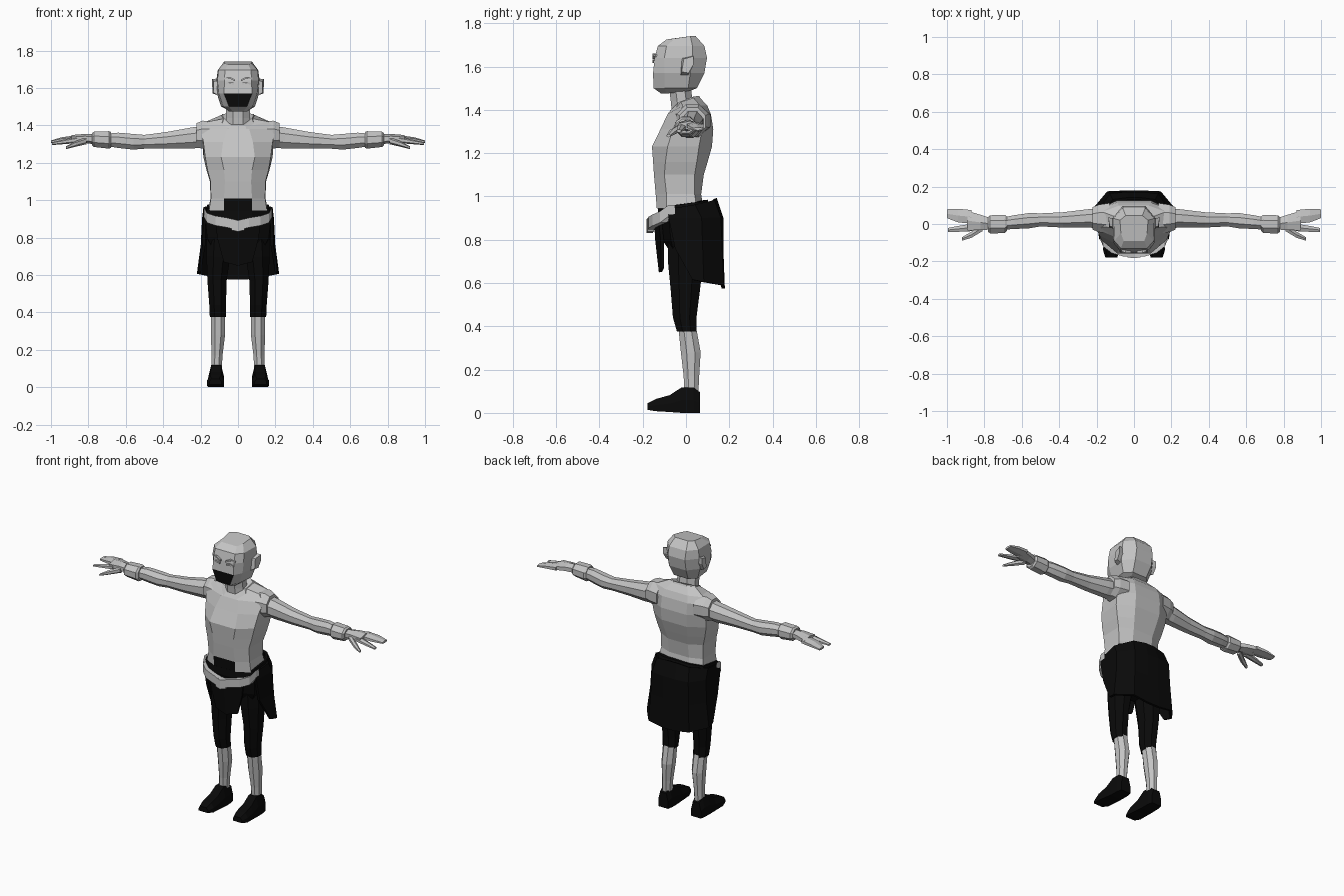
import bpy, bmesh, math
from mathutils import Vector


def material(name, value):
    m = bpy.data.materials.new(name)
    m.diffuse_color = (value, value, value, 1)
    return m


GREY = material("light grey", 0.55)
BLACK = material("black cloth", 0.003)


def finish(name, bm, mat, mirror=False):
    bmesh.ops.recalc_face_normals(bm, faces=bm.faces)
    me = bpy.data.meshes.new(name)
    bm.to_mesh(me)
    bm.free()
    me.materials.append(mat)
    ob = bpy.data.objects.new(name, me)
    bpy.context.collection.objects.link(ob)
    if mirror:
        mod = ob.modifiers.new("mirror", 'MIRROR')
        mod.use_mirror_merge = False
    return ob


def loft(name, rings, mat, mirror=False):
    """Closed skin over a list of equal rings, capped at both ends."""
    bm = bmesh.new()
    rows = [[bm.verts.new(p) for p in r] for r in rings]
    n = len(rows[0])
    for a, b in zip(rows, rows[1:]):
        for i in range(n):
            j = (i + 1) % n
            bm.faces.new((a[i], a[j], b[j], b[i]))
    bm.faces.new(rows[0])
    bm.faces.new(rows[-1])
    return finish(name, bm, mat, mirror)


def sheet(name, rows, mat, thick, mirror=False):
    """Open cloth panel with thickness."""
    bm = bmesh.new()
    rows = [[bm.verts.new(p) for p in r] for r in rows]
    for a, b in zip(rows, rows[1:]):
        for i in range(len(a) - 1):
            bm.faces.new((a[i], a[i + 1], b[i + 1], b[i]))
    ob = finish(name, bm, mat, mirror)
    mod = ob.modifiers.new("thickness", 'SOLIDIFY')
    mod.thickness, mod.offset = thick, 0
    return ob


def half(z, *pts):
    """Mirrored ring at height z; points run front to back, third value shifts z."""
    right = [(p[0], p[1], z + (p[2] if len(p) > 2 else 0)) for p in pts]
    return right + [(-x, y, h) for x, y, h in reversed(right)]


def flat_ring(cx, cy, z, rx, ry, n=8):
    a = [math.tau * (i + 0.5) / n for i in range(n)]
    return [(cx + rx * 1.05 * math.cos(t), cy + ry * 1.05 * math.sin(t), z) for t in a]


def side_ring(x, cy, cz, ry, rz, n=8):
    return [(x, p[0], p[1]) for p in flat_ring(cy, cz, 0, ry, rz, n)]


def bar(name, pts, w, h, mat, mirror=False):
    """Rectangular strip, w deep along y and h tall, following points along x."""
    rings = [[(x, y - w / 2, z - h / 2), (x, y + w / 2, z - h / 2),
              (x, y + w / 2, z + h / 2), (x, y - w / 2, z + h / 2)] for x, y, z in pts]
    return loft(name, rings, mat, mirror)


def paint_front_centre(ob, low, high, mat):
    ob.data.materials.append(mat)
    for f in ob.data.polygons:
        if abs(f.center.x) < 0.01 and f.normal.y < -0.5 and low < f.center.z < high:
            f.material_index = 1


# Head with a dark mouth patch
head = loft("head", [
    half(1.475, (.03, -.115), (.05, -.09), (.06, 0, .01), (.04, .025, .015)),
    half(1.50, (.048, -.15), (.078, -.10), (.09, .01), (.05, .05)),
    half(1.57, (.075, -.152), (.102, -.10), (.113, .02), (.06, .085)),
    half(1.64, (.072, -.145), (.11, -.10), (.116, .03), (.06, .097)),
    half(1.695, (.07, -.13), (.105, -.09), (.108, .03), (.06, .085)),
    half(1.74, (.055, -.09, -.015), (.07, -.05, -.01), (.075, .02), (.045, .045)),
], GREY)
paint_front_centre(head, 1.50, 1.57, BLACK)

# Face details and ears
bar("brow", [(.015, -.147, 1.64), (.045, -.147, 1.655), (.078, -.132, 1.65)], .016, .01, GREY, True)
bar("eyelid", [(.022, -.148, 1.622), (.045, -.149, 1.628), (.07, -.143, 1.622)], .012, .01, GREY, True)
loft("ear", [
    [(.105, -.025, 1.56), (.105, .01, 1.56), (.105, .03, 1.61), (.105, .03, 1.65), (.105, -.02, 1.64)],
    [(.132, -.02, 1.575), (.135, .012, 1.57), (.138, .035, 1.61), (.138, .035, 1.648), (.13, -.01, 1.635)],
], GREY, True)

# Neck and collar
loft("neck", [flat_ring(0, -.01, 1.37, .075, .055), flat_ring(0, -.02, 1.44, .065, .052),
              flat_ring(0, -.03, 1.52, .065, .052)], GREY)
loft("collar", [
    half(1.40, (.045, -.085, -.02), (.085, -.045, .01), (.095, .03, .04), (.05, .07, .045)),
    half(1.42, (.038, -.07, -.02), (.075, -.035, .015), (.085, .03, .04), (.045, .06, .045)),
], GREY)

# Torso, with a dark belly panel
torso = loft("torso", [
    half(.945, (.075, -.135), (.155, -.09), (.16, .05), (.08, .08)),
    half(1.01, (.075, -.14), (.145, -.09), (.147, .04), (.07, .07)),
    half(1.10, (.07, -.148), (.147, -.10), (.15, .04), (.07, .082)),
    half(1.16, (.075, -.152), (.163, -.095), (.168, .05), (.08, .10)),
    half(1.23, (.09, -.157), (.175, -.085), (.185, .06), (.09, .12)),
    half(1.31, (.08, -.118), (.185, -.06), (.19, .075), (.09, .126)),
    half(1.38, (.06, -.085), (.20, -.03), (.205, .075), (.09, .115)),
    half(1.42, (.048, -.072, -.03), (.16, -.015), (.17, .065), (.08, .098)),
    half(1.45, (.042, -.06, -.055), (.08, -.025, -.015), (.09, .035, .005), (.05, .06, .01)),
], GREY)
paint_front_centre(torso, .94, 1.0, BLACK)

# Sleeves, arms and wrist cuffs
loft("sleeve", [side_ring(.13, .03, 1.35, .085, .075), side_ring(.19, .03, 1.35, .075, .077),
                side_ring(.222, .03, 1.347, .062, .066)], GREY, True)
loft("arm", [side_ring(*r) for r in (
    (.18, .03, 1.34, .055, .06), (.25, .03, 1.332, .05, .058), (.38, .022, 1.32, .042, .046),
    (.50, .022, 1.312, .036, .038), (.56, .018, 1.312, .042, .043), (.64, .01, 1.32, .038, .042),
    (.72, .0, 1.323, .032, .032))], GREY, True)
loft("wrist_cuff", [side_ring(.68, .002, 1.322, .04, .044), side_ring(.69, 0, 1.322, .05, .048),
                    side_ring(.77, -.002, 1.325, .05, .042), side_ring(.78, -.002, 1.325, .04, .034)],
     GREY, True)

# Hands: palm, joined fingers, index finger and thumb
loft("palm", [side_ring(*r, 6) for r in (
    (.76, 0, 1.325, .032, .026), (.82, .008, 1.33, .045, .023), (.89, .018, 1.327, .057, .02))], GREY, True)
loft("fingers", [side_ring(*r, 6) for r in (
    (.87, .038, 1.327, .04, .018), (.94, .045, 1.322, .04, .014), (1.0, .055, 1.312, .026, .007))], GREY, True)
loft("index_finger", [side_ring(*r, 6) for r in (
    (.86, -.018, 1.322, .022, .016), (.93, -.025, 1.312, .018, .012), (.995, -.032, 1.302, .012, .007))],
     GREY, True)
loft("thumb", [side_ring(*r, 6) for r in (
    (.81, -.02, 1.318, .02, .018), (.87, -.058, 1.30, .018, .014), (.92, -.08, 1.28, .01, .007))], GREY, True)

# Hips and belt
loft("hips", [
    half(.965, (.07, -.128, -.01), (.165, -.085, -.01), (.165, .06, .01), (.09, .10, .02)),
    half(.90, (.08, -.13), (.175, -.08), (.18, .07), (.10, .13)),
    half(.80, (.07, -.11), (.165, -.07), (.175, .07), (.10, .12)),
    half(.71, (.04, -.05), (.12, -.05), (.13, .05), (.06, .08)),
], BLACK)
side = [(.182, -.065, .935), (.165, -.105, .905), (.12, -.14, .89), (.06, -.158, .88)]
bar("belt", [(-x, y, z) for x, y, z in side] + [(0, -.163, .866)] + side[::-1], .03, .052, GREY)
bar("belt_knot", [(-.035, -.163, .87), (0, -.168, .862), (.035, -.163, .87)], .03, .06, GREY)

# Skirt: wide cloth around the back and a short front flap
back_rows = [
    half(.96, (.165, -.085, -.02), (.178, .04), (.11, .125, .02), (.03, .135, .03)),
    half(.90, (.18, -.08), (.185, .07), (.125, .155), (.04, .165)),
    half(.76, (.182, -.05), (.192, .075), (.13, .16), (.04, .165)),
    half(.60, (.205, .03, .015), (.213, .08, .005), (.14, .168, -.01), (.04, .172, -.025)),
]
sheet("back_skirt", back_rows, BLACK, .015)
sheet("front_flap", [
    [(-.12, -.12, .90), (0, -.14, .89), (.12, -.12, .90)],
    [(-.11, -.11, .80), (0, -.135, .80), (.11, -.11, .80)],
    [(-.075, -.108, .67), (0, -.118, .65), (.075, -.108, .67)]], BLACK, .015)

# Legs: short trousers, shins and shoes
loft("trouser_leg", [flat_ring(*r) for r in (
    (.09, .0, .85, .08, .085), (.105, -.002, .70, .066, .084), (.112, -.003, .57, .053, .07),
    (.109, -.006, .44, .046, .056), (.108, .003, .375, .044, .046))], BLACK, True)
loft("shin", [flat_ring(*r) for r in (
    (.107, .005, .40, .04, .042), (.107, .022, .28, .039, .047), (.112, .025, .17, .03, .037),
    (.114, .025, .09, .028, .033))], GREY, True)
shoe = []
for y, w, low, top in ((.065, .034, 0, .095), (.035, .04, 0, .118), (-.02, .041, 0, .118),
                       (-.075, .043, .004, .082), (-.14, .045, .008, .064), (-.178, .032, .014, .045)):
    c = .116 + max(0, -y) * .03
    mid = low + (top - low) * .5
    shoe.append([(c - w, y, low), (c + w, y, low), (c + w, y, mid),
                 (c + w * .65, y, top), (c - w * .65, y, top), (c - w, y, mid)])
loft("shoe", shoe, BLACK, True)
